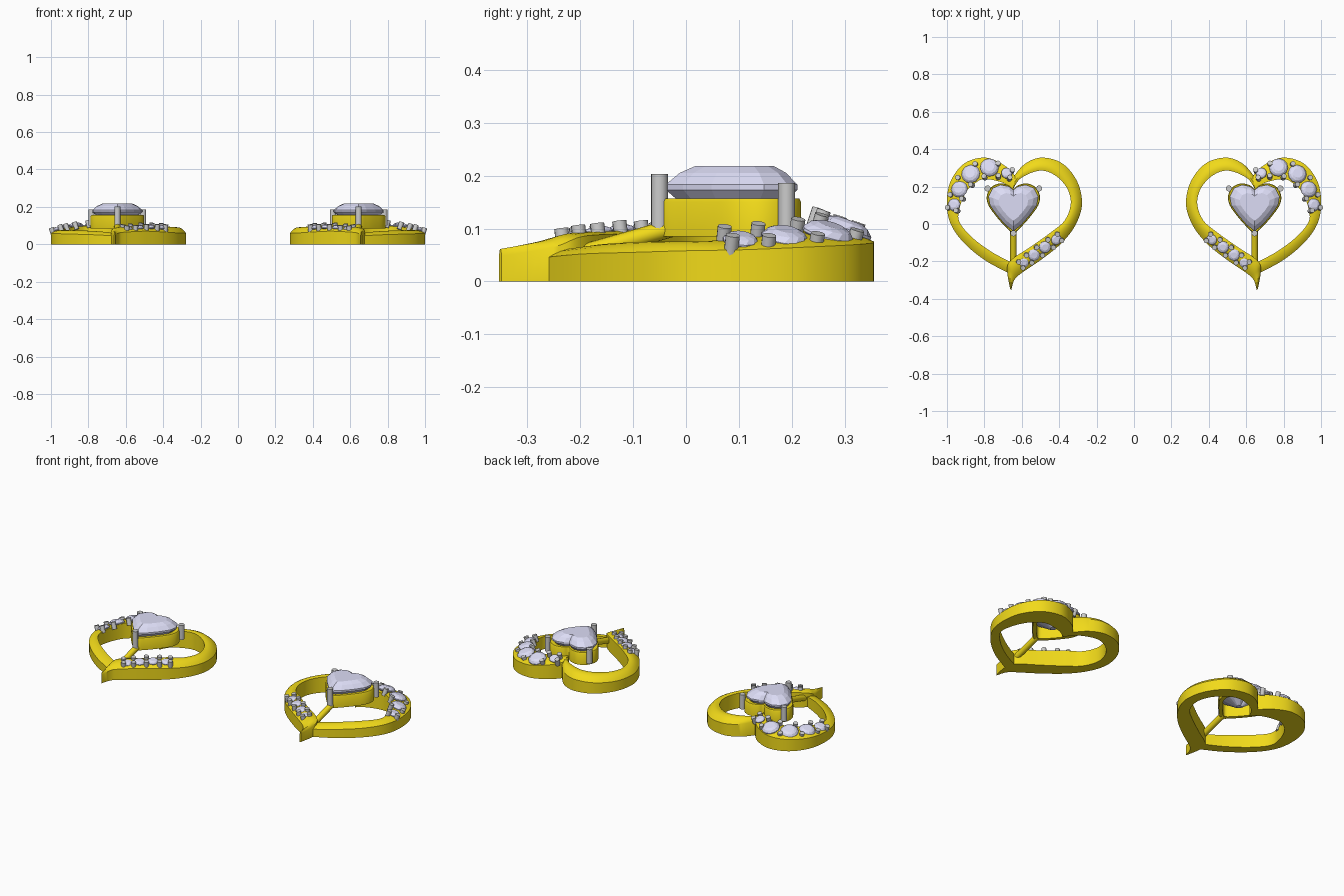
import bpy, bmesh, math
from mathutils import Vector, Matrix

if "Cube" in bpy.data.objects:
    bpy.data.objects.remove(bpy.data.objects["Cube"])

CX = 0.645  # x offset of each earring


def material(name, rgb):
    m = bpy.data.materials.new(name)
    m.diffuse_color = (*rgb, 1)
    m.use_nodes = True
    m.node_tree.nodes["Principled BSDF"].inputs["Base Color"].default_value = m.diffuse_color
    return m


gold = material("yellow_gold", (0.88, 0.70, 0.01))
crystal = material("crystal", (0.72, 0.72, 0.92))


def finish(name, bm, side, mat=None, smooth=None):
    """Place on the given side (mirrored for -1) and make the object."""
    for v in bm.verts:
        v.co.x = side * (v.co.x + CX)
    bmesh.ops.recalc_face_normals(bm, faces=bm.faces)
    me = bpy.data.meshes.new(name)
    bm.to_mesh(me)
    bm.free()
    ob = bpy.data.objects.new(name, me)
    bpy.context.collection.objects.link(ob)
    if mat:
        me.materials.append(mat)
    if smooth:
        bpy.context.view_layer.objects.active = ob
        ob.select_set(True)
        bpy.ops.object.shade_smooth_by_angle(angle=math.radians(smooth))
        ob.select_set(False)


def spline(pts, steps, closed=False):
    """Catmull-Rom through tuples of any length."""
    n, out = len(pts), []
    get = lambda i: Vector(pts[i % n] if closed else pts[max(0, min(n - 1, i))])
    for i in range(n if closed else n - 1):
        a, b, c, d = (get(i + k) for k in (-1, 0, 1, 2))
        for s in range(steps):
            t = s / steps
            out.append(0.5 * (2 * b + (c - a) * t + (2 * a - 5 * b + 4 * c - d) * t * t
                              + (3 * b - a - 3 * c + d) * t ** 3))
    if not closed:
        out.append(get(n - 1))
    return out


def loft(bm, rings, caps=True, wrap=False):
    vs = [[bm.verts.new(p) for p in r] for r in rings]
    pairs = list(zip(vs, vs[1:])) + ([(vs[-1], vs[0])] if wrap else [])
    for a, b in pairs:
        for i in range(len(a)):
            j = (i + 1) % len(a)
            bm.faces.new((a[i], a[j], b[j], b[i]))
    if caps:
        bm.faces.new(vs[0])
        bm.faces.new(vs[-1])


# Band stations: outer x, y, inner x, y, outer height, inner height
PLAIN = [(.005, .245, .005, .18, .085, .095), (-.06, .32, -.04, .245, .075, .10),
         (-.15, .355, -.14, .285, .07, .10), (-.26, .325, -.22, .262, .065, .095),
         (-.34, .23, -.285, .195, .06, .09), (-.367, .11, -.307, .11, .06, .088),
         (-.335, 0, -.275, .02, .06, .09), (-.26, -.10, -.20, -.045, .065, .095),
         (-.15, -.19, -.095, -.12, .07, .09), (-.04, -.265, .015, -.195, .065, .085),
         (-.005, -.30, .033, -.25, .06, .065), (.011, -.353, .017, -.348, .048, .048)]
STONED = [(-.01, .255, 0, .185, .095, .105), (.05, .315, .06, .222, .085, .105),
          (.15, .355, .15, .24, .075, .10), (.26, .325, .20, .222, .07, .095),
          (.335, .23, .25, .175, .065, .09), (.356, .11, .285, .095, .06, .08),
          (.335, 0, .29, .015, .058, .075), (.265, -.10, .222, -.07, .055, .075),
          (.15, -.195, .115, -.15, .052, .07), (.01, -.27, 0, -.21, .045, .06)]


def band(name, side, stations, bulge):
    bm = bmesh.new()
    rings = []
    for s in spline(stations, 7):
        ox, oy, ix, iy, ho, hi = s
        sec = [(0, 0), (0, ho)]
        for f in (.15, .35, .6, .82):
            sec.append((f, ho + (hi - ho) * f + bulge * 4 * f * (1 - f)))
        sec += [(1, hi), (1, 0)]
        rings.append([(ox + (ix - ox) * f, oy + (iy - oy) * f, z) for f, z in sec])
    loft(bm, rings)
    finish(name, bm, side, gold, 35)


HALF = [(0, -.047), (.045, -.012), (.095, .045), (.133, .10), (.142, .15),
        (.118, .197), (.072, .217), (.025, .207)]
HEART = HALF + [(0, .188)] + [(-x, y) for x, y in HALF[:0:-1]]


def heart(z, k, pts):
    return [(p[0] * k, .1 + (p[1] - .1) * k, z) for p in pts]


def rod(bm, a, b, r, seg=16):
    a, b = Vector(a), Vector(b)
    rot = (b - a).to_track_quat('Z', 'Y').to_matrix().to_4x4()
    bmesh.ops.create_cone(bm, cap_ends=True, segments=seg, radius1=r, radius2=r,
                          depth=(b - a).length, matrix=Matrix.Translation((a + b) / 2) @ rot)


def round_stone(bm, p, r, n):
    """Faceted brilliant: pavilion, girdle, crown, table."""
    m = Matrix.Translation(p) @ n.to_track_quat('Z', 'Y').to_matrix().to_4x4()
    rings = []
    for k, z, tw in ((.15, -.75, 0), (1, -.06, 0), (1, .04, 0), (.8, .26, .5), (.52, .38, 0)):
        rings.append([m @ Vector((r * k * math.cos((i + tw) * math.pi / 6),
                                  r * k * math.sin((i + tw) * math.pi / 6), r * z))
                      for i in range(12)])
    loft(bm, rings)


# Accent stones: x, y, z, radius, following each band
UPPER = [(.035, .272, .112, .03), (.128, .302, .098, .05), (.228, .268, .09, .05),
         (.289, .187, .083, .045), (.317, .103, .078, .034)]
LOWER = [(-.228, -.083, .09, .029), (-.169, -.124, .093, .032),
         (-.110, -.166, .09, .032), (-.056, -.205, .084, .028)]


def accents(tag, side, row, turn, tilt):
    gems, beads = bmesh.new(), bmesh.new()
    P = [Vector(s[:3]) for s in row]
    R = [s[3] for s in row]
    frames = []
    for i, p in enumerate(P):
        t = (P[min(i + 1, len(P) - 1)] - P[max(i - 1, 0)])
        t.z = 0
        t.normalize()
        out = Vector((-t.y, t.x, 0)) * turn
        n = (Vector((0, 0, 1)) + out * tilt).normalized()
        round_stone(gems, p, R[i], n)
        frames.append((t, out, n))
    # Pairs of bead prongs at both ends and between stones
    for i in range(len(P) + 1):
        if i == 0:
            c, f, r = P[0] - frames[0][0] * R[0] * .75, frames[0], R[0] * .7
        elif i == len(P):
            c, f, r = P[-1] + frames[-1][0] * R[-1] * .75, frames[-1], R[-1] * .7
        else:
            c, f = (P[i - 1] + P[i]) / 2, frames[i]
            r = (R[i - 1] + R[i]) / 2 * .82
        for s in (1, -1):
            q = c + f[1] * s * r
            q.z -= s * r * tilt
            rod(beads, q - f[2] * .022, q + f[2] * .019, .0135, 12)
    finish(tag + "_accent_stones", gems, side, crystal)
    finish(tag + "_bead_prongs", beads, side, None, 40)


for side, tag in ((1, "right"), (-1, "left")):
    # Heart outline bands
    band(tag + "_plain_band", side, PLAIN, .014)
    band(tag + "_stoned_band", side, STONED, .006)
    accents(tag + "_upper", side, UPPER, 1, .35)
    accents(tag + "_lower", side, LOWER, -1, .15)

    # Open heart bezel
    fine = spline(HEART, 5, True)
    bm = bmesh.new()
    loft(bm, [heart(z, k, fine) for z, k in
              ((.085, 1), (.15, 1), (.157, .97), (.157, .82), (.085, .82))], False, True)
    finish(tag + "_bezel", bm, side, gold, 35)

    # Faceted heart stone
    bm = bmesh.new()
    loft(bm, [heart(z, k, HEART) for z, k in
              ((.09, .12), (.155, .80), (.173, .94), (.183, .94), (.205, .76), (.218, .56))])
    bmesh.ops.triangulate(bm, faces=bm.faces)
    finish(tag + "_heart_stone", bm, side, crystal)

    # Three claw prongs
    bm = bmesh.new()
    rod(bm, (0, -.05, .10), (0, -.05, .203), .016)
    for sx in (1, -1):
        rod(bm, (sx * .138, .19, .10), (sx * .138, .19, .186), .016)
    finish(tag + "_claw_prongs", bm, side, None, 40)

    # Support bar from the tail to the bezel, and tab at the notch
    bm = bmesh.new()
    rod(bm, (0, -.24, .04), (0, -.03, .10), .017)
    finish(tag + "_support_bar", bm, side, gold, 40)
